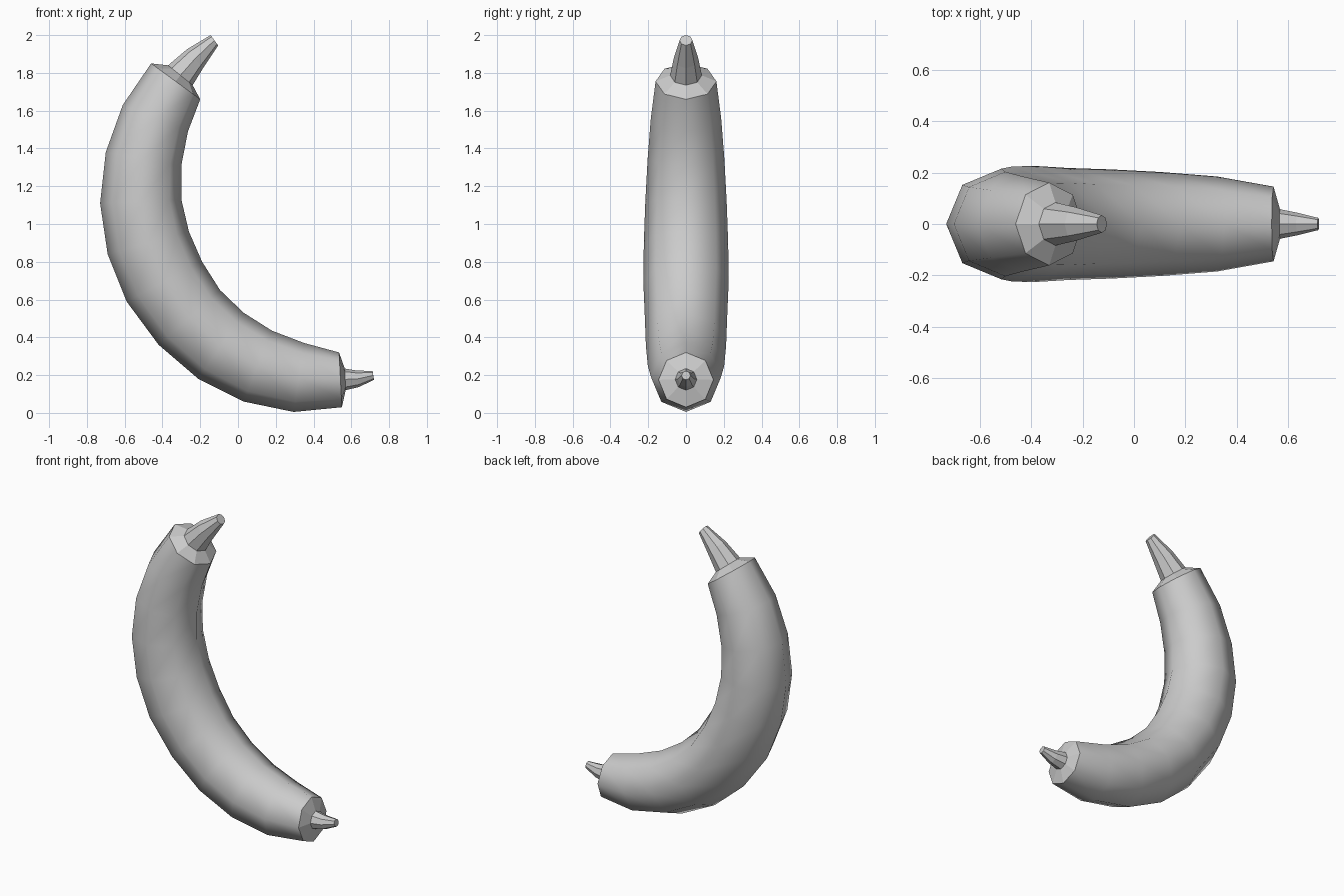
import bpy, bmesh, math
from mathutils import Vector

if "Cube" in bpy.data.objects:
    bpy.data.objects.remove(bpy.data.objects["Cube"])

SIDES = 8


def loft(name, rings, smooth=False, caps=(False, False), flat_ends=False):
    """Skin octagons; each ring is (outer x, outer z, inner x, inner z)."""
    bm = bmesh.new()
    loops = []
    for ox, oz, ix, iz in rings:
        centre = Vector(((ox + ix) / 2, 0, (oz + iz) / 2))
        u = Vector((ox, 0, oz)) - centre
        v = Vector((0, u.length, 0))
        angles = [2 * math.pi * k / SIDES for k in range(SIDES)]
        loops.append([bm.verts.new(centre + u * math.cos(a) + v * math.sin(a)) for a in angles])
    last = len(loops) - 2
    for i in range(last + 1):
        a, b = loops[i], loops[i + 1]
        for k in range(SIDES):
            n = (k + 1) % SIDES
            f = bm.faces.new((a[k], a[n], b[n], b[k]))
            f.smooth = smooth and not (flat_ends and i in (0, last))
    for use, ring in zip(caps, (loops[0], loops[-1])):
        if use:
            bm.faces.new(ring)
    bmesh.ops.recalc_face_normals(bm, faces=bm.faces)
    if flat_ends:
        # Crisp rims where the skin meets the end faces
        for e in bm.edges:
            if len({f.smooth for f in e.link_faces}) == 2:
                e.smooth = False
    # Make sure open tubes face outward
    f = max(bm.faces, key=lambda f: f.calc_center_median().y)
    if f.normal.y < 0:
        bmesh.ops.reverse_faces(bm, faces=bm.faces)
    mesh = bpy.data.meshes.new(name)
    bm.to_mesh(mesh)
    bm.free()
    obj = bpy.data.objects.new(name, mesh)
    bpy.context.collection.objects.link(obj)
    return obj


stem_base = (-0.37, 1.84, -0.24, 1.735)
tip_base = (0.57, 0.12, 0.565, 0.235)

# Curved fruit body with flat shoulders at both ends
body = [
    stem_base,
    (-0.46, 1.85, -0.20, 1.66),
    (-0.61, 1.63, -0.265, 1.49),
    (-0.70, 1.38, -0.30, 1.31),
    (-0.73, 1.11, -0.30, 1.13),
    (-0.69, 0.84, -0.26, 0.96),
    (-0.59, 0.59, -0.19, 0.80),
    (-0.42, 0.36, -0.095, 0.65),
    (-0.21, 0.18, 0.03, 0.53),
    (0.03, 0.06, 0.18, 0.435),
    (0.295, 0.005, 0.35, 0.37),
    (0.55, 0.03, 0.535, 0.32),
    tip_base,
]
loft("fruit_body", body, smooth=True, flat_ends=True)

# Upper stem
loft("stem", [stem_base, (-0.27, 1.925, -0.185, 1.825), (-0.145, 2.0, -0.105, 1.945)],
     caps=(False, True))

# Small lower tip
loft("blossom_tip", [tip_base, (0.64, 0.137, 0.63, 0.224), (0.72, 0.175, 0.713, 0.222)],
     caps=(False, True))
